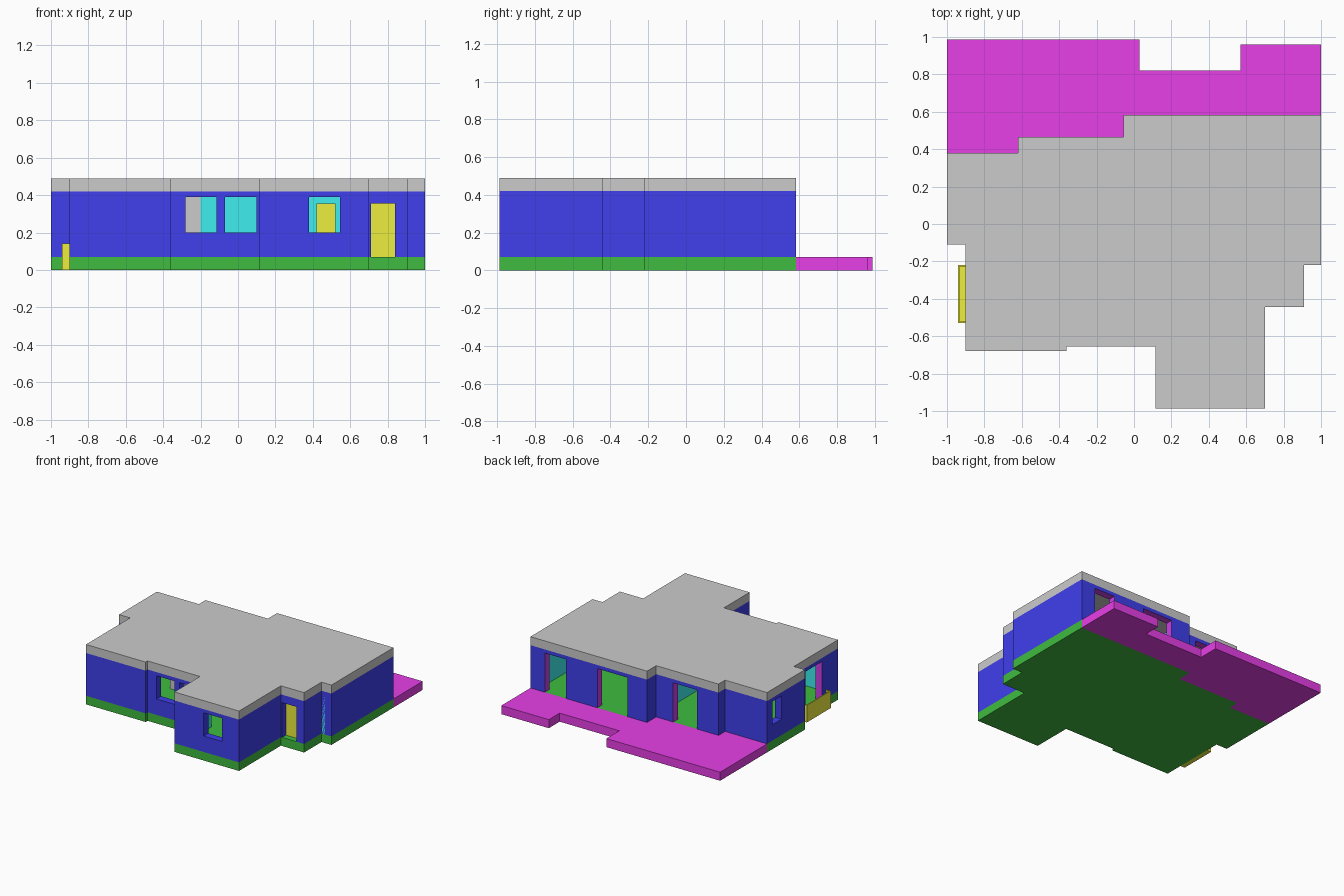
import bpy, bmesh
from mathutils import Vector

if "Cube" in bpy.data.objects:
    bpy.data.objects.remove(bpy.data.objects["Cube"])

FLOOR, CEIL, TOP, WALL = 0.07, 0.42, 0.49, 0.06
DOOR_TOP, SILL, LINTEL = 0.39, 0.20, 0.39


def material(name, r, g, b):
    m = bpy.data.materials.new(name)
    m.diffuse_color = (r, g, b, 1)
    m.use_nodes = True
    m.node_tree.nodes["Principled BSDF"].inputs["Base Color"].default_value = m.diffuse_color
    return m


BLUE = material("wall_blue", 0.05, 0.05, 0.85)
CYAN = material("interior_cyan", 0.05, 0.85, 0.85)
PURPLE = material("jamb_purple", 0.6, 0.05, 0.8)
GREEN = material("slab_green", 0.05, 0.5, 0.05)
MAGENTA = material("terrace_magenta", 0.8, 0.05, 0.8)
YELLOW = material("door_yellow", 0.85, 0.85, 0.05)


def finish(name, bm, *mats):
    bmesh.ops.recalc_face_normals(bm, faces=bm.faces)
    me = bpy.data.meshes.new(name)
    bm.to_mesh(me)
    bm.free()
    for m in mats:
        me.materials.append(m)
    ob = bpy.data.objects.new(name, me)
    bpy.context.collection.objects.link(ob)
    return ob


def prism(name, pts, z0, z1, *mats):
    bm = bmesh.new()
    f = bm.faces.new([bm.verts.new((x, y, z0)) for x, y in pts])
    ext = bmesh.ops.extrude_face_region(bm, geom=[f], use_keep_orig=True)
    up = [v for v in ext["geom"] if isinstance(v, bmesh.types.BMVert)]
    bmesh.ops.translate(bm, verts=up, vec=(0, 0, z1 - z0))
    return finish(name, bm, *mats)


def add_box(bm, x0, x1, y0, y1, z0, z1, index=0):
    vs = bmesh.ops.create_cube(bm, size=1)["verts"]
    for v in vs:
        v.co = Vector((x1 if v.co.x > 0 else x0, y1 if v.co.y > 0 else y0,
                       z1 if v.co.z > 0 else z0))
    for f in {f for v in vs for f in v.link_faces}:
        f.material_index = index


def box(name, dims, *mats):
    bm = bmesh.new()
    add_box(bm, *dims)
    return finish(name, bm, *mats)


def inset(pts, t):
    """Offset a counter-clockwise right-angled outline inwards."""
    out = []
    for i, p in enumerate(pts):
        a, b, c = Vector(pts[i - 1]), Vector(p), Vector(pts[(i + 1) % len(pts)])
        d, e = (b - a).normalized(), (c - b).normalized()
        out.append(b + t * (Vector((-d.y, d.x)) + Vector((-e.y, e.x))))
    return out


# House footprint, counter-clockwise
house = [(-1, -0.11), (-0.9, -0.11), (-0.9, -0.68), (-0.36, -0.68), (-0.36, -0.655),
         (0.115, -0.655), (0.115, -0.987), (0.7, -0.987), (0.7, -0.445), (0.91, -0.445),
         (0.91, -0.22), (1, -0.22), (1, 0.583), (-0.055, 0.583), (-0.055, 0.465),
         (-0.62, 0.465), (-0.62, 0.38), (-1, 0.38)]
prism("floor_slab", house, 0, FLOOR, GREEN)
prism("roof_slab", house, CEIL, TOP)

# Terrace along the back
prism("terrace", [(-1, 0.38), (-0.62, 0.38), (-0.62, 0.465), (-0.055, 0.465),
                  (-0.055, 0.583), (1, 0.583), (1, 0.96), (0.57, 0.96), (0.57, 0.82),
                  (0.03, 0.82), (0.03, 0.987), (-1, 0.987)], 0, FLOOR, MAGENTA)

# Outer wall shell: blue outside, cyan inside
bm = bmesh.new()
inner = inset(house, WALL)
rings = [[bm.verts.new((x, y, z)) for x, y in pts]
         for pts, z in ((house, FLOOR), (house, CEIL), (inner, CEIL), (inner, FLOOR))]
n = len(house)
for k in range(4):
    a, b = rings[k], rings[(k + 1) % 4]
    for i in range(n):
        j = (i + 1) % n
        bm.faces.new((a[i], a[j], b[j], b[i])).material_index = 1 if k == 2 else 0
walls = finish("outer_walls", bm, BLUE, CYAN, PURPLE)

# Openings: (axis the wall runs along, wall position, start, end, is door, top)
openings = [
    ("x", -0.987, 0.38, 0.545, False, LINTEL),
    ("x", -0.655, -0.28, -0.115, False, LINTEL),
    ("x", -0.655, -0.07, 0.10, False, LINTEL),
    ("x", -0.445, 0.71, 0.84, None, 0.355),
    ("x", 0.583, 0.68, 0.87, True, DOOR_TOP),
    ("x", 0.583, 0.12, 0.395, True, DOOR_TOP),
    ("x", 0.465, -0.425, -0.21, True, DOOR_TOP),
    ("y", -1, 0.19, 0.31, False, LINTEL),
    ("y", -0.9, -0.475, -0.26, True, DOOR_TOP),
]
bm = bmesh.new()
for axis, at, s, e, door, top in openings:
    z0 = SILL if door is False else FLOOR - 0.02
    span = (s, e, at - 0.09, at + 0.09) if axis == "x" else (at - 0.09, at + 0.09, s, e)
    add_box(bm, *span, z0, top, 2 if door else 0)
cutter = finish("opening_cutter", bm, BLUE, CYAN, PURPLE)
cutter.hide_render = True
mod = walls.modifiers.new("openings", "BOOLEAN")
mod.operation, mod.solver, mod.object = "DIFFERENCE", "EXACT", cutter
bpy.context.view_layer.objects.active = walls
bpy.ops.object.modifier_apply(modifier=mod.name)
bpy.data.objects.remove(cutter)

# Doors
box("entrance_door", (0.71, 0.84, -0.395, -0.37, FLOOR, 0.355), YELLOW)
box("interior_door", (0.42, 0.52, -0.23, -0.2, FLOOR, 0.355), YELLOW)

# Interior partitions
box("cross_partition", (-0.2, 0.94, -0.22, -0.18, FLOOR, CEIL), CYAN)
box("long_partition", (-0.04, 0.0, -0.18, 0.41, FLOOR, CEIL), CYAN)
box("hall_partition", (-0.46, -0.2, -0.22, -0.18, FLOOR, CEIL))

# Small balcony on the left side: floor with a thin parapet on three sides
X0, X1, Y0, Y1, T = -0.94, -0.9, -0.53, -0.22, 0.008
bm = bmesh.new()
add_box(bm, X0, X1, Y0, Y1, 0, FLOOR)
add_box(bm, X0, X0 + T, Y0, Y1, FLOOR, 0.14)
add_box(bm, X0 + T, X1, Y0, Y0 + T, FLOOR, 0.14)
add_box(bm, X0 + T, X1, Y1 - T, Y1, FLOOR, 0.14)
finish("side_balcony", bm, YELLOW)
